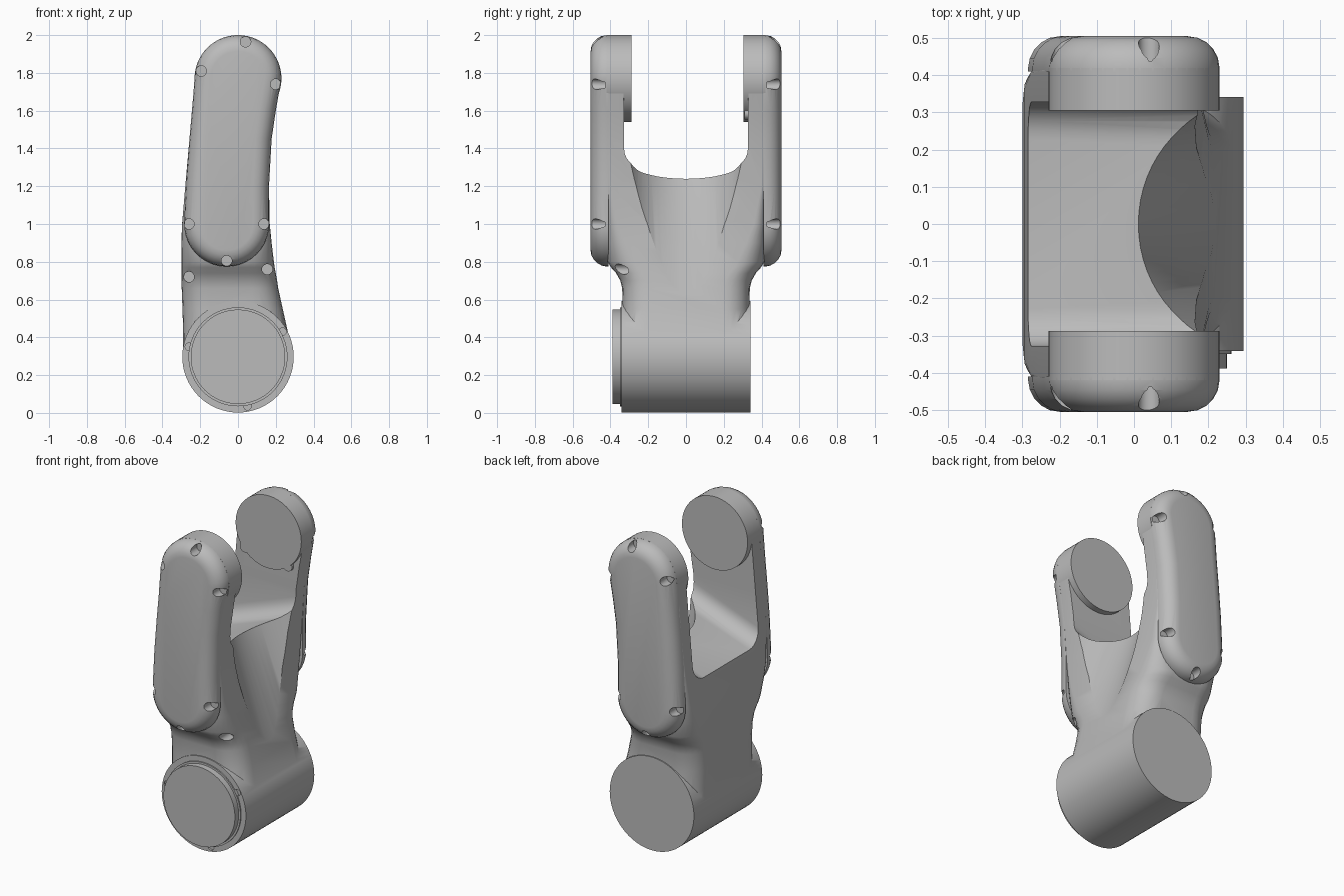
import bpy, bmesh
from math import sin, cos, pi, radians
from mathutils import Matrix

default = bpy.data.objects.get("Cube")
if default:
    bpy.data.objects.remove(default)

grey = bpy.data.materials.new("plain_grey")
grey.use_nodes = True
TONE = (0.5, 0.5, 0.5, 1)
grey.diffuse_color = TONE
grey.node_tree.nodes["Principled BSDF"].inputs["Base Color"].default_value = TONE


def finish(name, bm):
    bmesh.ops.recalc_face_normals(bm, faces=bm.faces)
    mesh = bpy.data.meshes.new(name)
    bm.to_mesh(mesh)
    bm.free()
    mesh.materials.append(grey)
    obj = bpy.data.objects.new(name, mesh)
    bpy.context.collection.objects.link(obj)
    return obj


def activate(obj):
    bpy.ops.object.select_all(action='DESELECT')
    obj.select_set(True)
    bpy.context.view_layer.objects.active = obj


def boolean(obj, tool, operation='DIFFERENCE'):
    tool.hide_render = True
    mod = obj.modifiers.new("cut", 'BOOLEAN')
    mod.operation, mod.object, mod.solver = operation, tool, 'EXACT'
    activate(obj)
    bpy.ops.object.modifier_apply(modifier=mod.name)
    bpy.data.objects.remove(tool)


def smooth(obj, angle=32):
    activate(obj)
    bpy.ops.object.shade_smooth_by_angle(angle=radians(angle))


def add_rod(bm, x, z, radius, y0, y1, sides=20):
    """Cylinder along y, added to a bmesh."""
    place = Matrix.Translation((x, (y0 + y1) / 2, z)) @ Matrix.Rotation(pi / 2, 4, 'X')
    bmesh.ops.create_cone(bm, cap_ends=True, segments=sides, radius1=radius,
                          radius2=radius, depth=abs(y1 - y0), matrix=place)


def rod(name, *args):
    bm = bmesh.new()
    add_rod(bm, *args)
    return finish(name, bm)


def pockets(spots, y0, y1, radius=0.028):
    bm = bmesh.new()
    for x, z in spots:
        add_rod(bm, x, z, radius, y0, y1)
    return finish("pocket_cutter", bm)


def arc(cx, cz, r, start, end, steps):
    angles = [radians(start + (end - start) * i / steps) for i in range(steps + 1)]
    return [(cx + r * cos(a), cz + r * sin(a)) for a in angles]


def rounded_section(bm, z, left, right, half, r):
    """Ring with rounded corners for the lofted body."""
    ring = []
    for cx, cy, start in ((right - r, half - r, 0), (left + r, half - r, 90),
                          (left + r, r - half, 180), (right - r, r - half, 270)):
        ring += [bm.verts.new((x, y, z)) for x, y in arc(cx, cy, r, start, start + 90, 6)]
    return ring


# Body loft: height, left, right, half depth, corner radius
SECTIONS = [
    (0.30, -0.29, 0.29, 0.335, 0.12), (0.42, -0.29, 0.266, 0.335, 0.13),
    (0.55, -0.294, 0.237, 0.335, 0.14), (0.66, -0.298, 0.213, 0.338, 0.14),
    (0.70, -0.3, 0.207, 0.348, 0.14), (0.74, -0.3, 0.2, 0.37, 0.14),
    (0.77, -0.3, 0.194, 0.397, 0.14), (0.80, -0.3, 0.19, 0.415, 0.14),
    (0.90, -0.3, 0.178, 0.42, 0.1), (1.0, -0.296, 0.168, 0.42, 0.06),
    (1.2, -0.279, 0.164, 0.42, 0.02), (1.45, -0.257, 0.178, 0.42, 0.01),
    (1.6, -0.244, 0.2, 0.42, 0.01), (1.77, -0.229, 0.229, 0.42, 0.01),
]
bm = bmesh.new()
rings = [rounded_section(bm, *s) for s in SECTIONS]
for low, high in zip(rings, rings[1:]):
    for i in range(len(low)):
        j = (i + 1) % len(low)
        bm.faces.new((low[i], low[j], high[j], high[i]))
bm.faces.new(rings[0])
bm.faces.new(rings[-1])
body = finish("yoke_body", bm)

# Fork gap with a sloping floor and filleted corners
GAP, FILLET, FLOOR, SLOPE, TOP = 0.328, 0.1, 1.235, 0.37, 2.5
outline = [(-GAP, TOP)] + arc(FILLET - GAP, FLOOR + FILLET, FILLET, 180, 270, 6)
outline += [(-y, z) for y, z in reversed(outline)]
bm = bmesh.new()
ends = [[bm.verts.new((x, y, z + SLOPE * x)) for y, z in outline] for x in (-0.6, 0.6)]
for i in range(len(outline)):
    bm.faces.new((ends[0][i - 1], ends[0][i], ends[1][i], ends[1][i - 1]))
for end in ends:
    bm.faces.new(end)
boolean(body, finish("gap_cutter", bm))

# Tilted round clearance on one side of the neck
bm = bmesh.new()
bmesh.ops.create_cone(bm, cap_ends=True, segments=64, radius1=0.33, radius2=0.33, depth=1.8,
                      matrix=Matrix.Translation((0.36, 0, 1.24)) @ Matrix.Rotation(-0.328, 4, 'Y'))
boolean(body, finish("clearance_cutter", bm))

# Base barrel, joined to the neck
boolean(body, rod("barrel", 0, 0.297, 0.295, -0.342, 0.342, 64), 'UNION')
boolean(body, pockets([(-0.26, 0.72), (0.155, 0.76)], -0.26, -0.6))
boolean(body, pockets([(0.235, 0.43), (-0.26, 0.35), (0.05, 0.035)], -0.33, -0.6, 0.02))
smooth(body)

# Flat joint disc on the front of the barrel
smooth(rod("joint_rim", 0, 0.297, 0.262, -0.35, -0.32, 64))
smooth(rod("joint_disc", 0, 0.297, 0.25, -0.388, -0.32, 64))

# Curved outer covers and round bearing pads on both arms
cover_outline = (arc(0, 1.77, 0.23, 0, 172, 20)
                 + [(-0.243, 1.6), (-0.257, 1.45), (-0.273, 1.25)]
                 + arc(-0.06, 1.0, 0.225, 178, 360, 20)
                 + [(0.164, 1.2), (0.178, 1.45), (0.2, 1.6)])
COVER_HOLES = [(0.04, 1.965), (-0.195, 1.81), (0.2, 1.74),
               (-0.26, 1.0), (0.138, 1.0), (-0.06, 0.805)]

for label, side in (("front", -1), ("back", 1)):
    bm = bmesh.new()
    inner = [bm.verts.new((x, side * 0.41, z)) for x, z in cover_outline]
    outer = [bm.verts.new((x, side * 0.505, z)) for x, z in cover_outline]
    for i in range(len(inner)):
        bm.faces.new((inner[i - 1], inner[i], outer[i], outer[i - 1]))
    bm.faces.new(inner)
    face = bm.faces.new(outer)
    bmesh.ops.recalc_face_normals(bm, faces=bm.faces)
    bmesh.ops.bevel(bm, geom=list(face.edges), offset=0.085, segments=5,
                    profile=0.5, affect='EDGES', clamp_overlap=False)
    cover = finish(label + "_arm_cover", bm)
    boolean(cover, pockets(COVER_HOLES, side * 0.43, side * 0.6))
    smooth(cover)
    depth = 0.305 if side > 0 else 0.288
    smooth(rod(label + "_bearing_pad", 0, 1.77, 0.23, side * depth, side * 0.42, 64))

# Small locating tabs under the back pad
for label, angle in (("left", -55), ("right", -140)):
    a = radians(angle)
    smooth(rod(label + "_pad_tab", 0.225 * cos(a), 1.77 + 0.225 * sin(a), 0.032, 0.31, 0.34))
